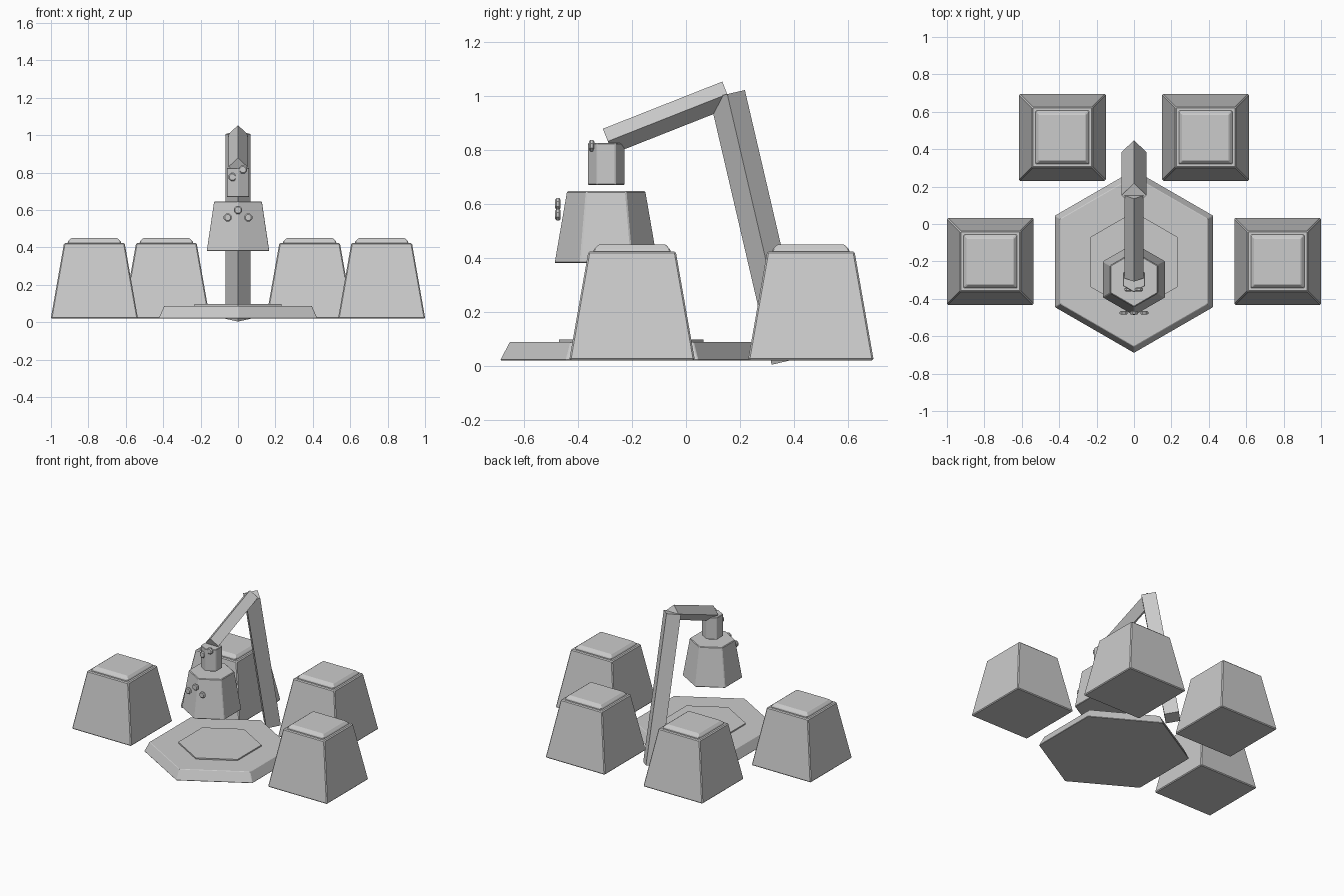
import bpy, bmesh, math
from mathutils import Vector

if "Cube" in bpy.data.objects:
    bpy.data.objects.remove(bpy.data.objects["Cube"])


def loft(name, sides, rings, loc, start=0.0, bevel=0.0, rot=(0, 0, 0)):
    """Stack regular polygons given as (circumradius, z) and cap both ends."""
    bm = bmesh.new()
    prev = None
    for r, z in rings:
        ring = [bm.verts.new((r * math.cos(start + 2 * math.pi * i / sides),
                              r * math.sin(start + 2 * math.pi * i / sides), z))
                for i in range(sides)]
        if prev is None:
            bm.faces.new(ring[::-1])
        else:
            for i in range(sides):
                j = (i + 1) % sides
                bm.faces.new((prev[i], prev[j], ring[j], ring[i]))
        prev = ring
    bm.faces.new(prev)
    mesh = bpy.data.meshes.new(name)
    bm.to_mesh(mesh)
    bm.free()
    ob = bpy.data.objects.new(name, mesh)
    ob.location = loc
    ob.rotation_euler = rot
    bpy.context.collection.objects.link(ob)
    if bevel:
        mod = ob.modifiers.new("edge_bevel", 'BEVEL')
        mod.width = bevel
        mod.segments = 1
        mod.limit_method = 'ANGLE'
        mod.angle_limit = math.radians(20)
    return ob


def beam(name, a, b, radius):
    """Diamond-section bar between two (y, z) points, ends cut square."""
    a, b = Vector((0, *a)), Vector((0, *b))
    d = b - a
    tilt = math.atan2(-d.y, d.z)
    return loft(name, 4, [(radius, 0), (radius, d.length)], a, rot=(tilt, 0, 0))


HEX = math.pi / 2          # hexagons point along y
SQ = math.pi / 4
R2 = math.sqrt(2)

# Four tapered square stools with cushions
for n, (x, y) in enumerate([(0.383, 0.463), (0.768, -0.2)]):
    for side in (-1, 1):
        tag = f"{n}_{'left' if side < 0 else 'right'}"
        loft(f"stool_{tag}", 4, [(0.233 * R2, 0.02), (0.162 * R2, 0.424)],
             (side * x, y, 0), SQ, 0.006)
        loft(f"cushion_{tag}", 4,
             [(0.143 * R2, 0.41), (0.143 * R2, 0.43), (0.124 * R2, 0.45)],
             (side * x, y, 0), SQ, 0.004)

# Hexagonal table base and raised plate
loft("base", 6, [(0.49, 0.02), (0.455, 0.088)], (0, -0.2, 0), HEX, 0.003)
loft("base_plate", 6, [(0.268, 0.08), (0.268, 0.097)], (0, -0.203, 0), HEX)

# Leaning post and overhanging arm
beam("post", (0.383, 0.019), (0.153, 1.007), 0.067)
beam("arm", (0.153, 1.007), (-0.29, 0.832), 0.05)

# Hanging neck and lamp head
loft("neck", 6, [(0.069, 0.67), (0.069, 0.826)], (0, -0.296, 0), HEX, 0.003)
loft("lamp_head", 6, [(0.193, 0.38), (0.147, 0.647)], (0, -0.296, 0), HEX, 0.004)

# Round buttons on the head and neck
for i, (x, y, z) in enumerate([(-0.055, -0.475, 0.56), (0.055, -0.475, 0.56),
                               (0, -0.475, 0.60), (-0.03, -0.35, 0.776),
                               (0.026, -0.35, 0.816)]):
    loft(f"button_{i}", 8, [(0.017, -0.01), (0.023, -0.005), (0.023, 0.005), (0.017, 0.01)],
         (x, y, z), math.pi / 8, rot=(math.pi / 2, 0, 0))
